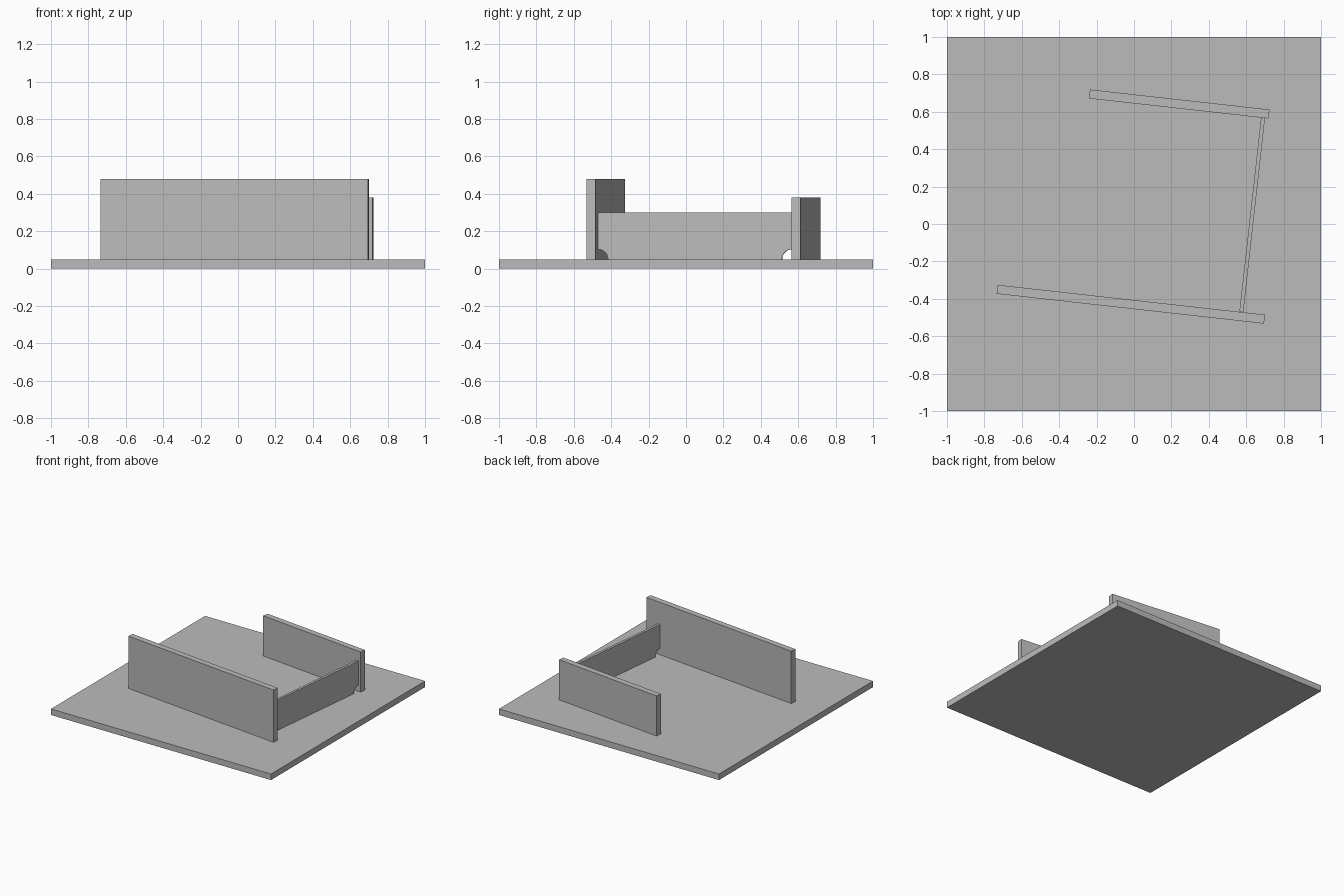
import bpy
import bmesh
from math import sin, cos, pi, radians
from mathutils import Matrix

cube = bpy.data.objects.get("Cube")
if cube:
    bpy.data.objects.remove(cube)

# One plain grey for everything
grey = bpy.data.materials.new("plain_grey")
grey.use_nodes = True
colour = (0.5, 0.5, 0.5, 1)
grey.diffuse_color = colour
grey.node_tree.nodes["Principled BSDF"].inputs["Base Color"].default_value = colour

BASE_TOP = 0.05
TILT = radians(-6.37)


def slab(name, outline, thickness, centre, angle):
    """Upright panel: an (along, up) outline extruded through its thickness."""
    bm = bmesh.new()
    face = bm.faces.new([bm.verts.new((u, -thickness / 2, v)) for u, v in outline])
    ext = bmesh.ops.extrude_face_region(bm, geom=[face])
    moved = [g for g in ext["geom"] if isinstance(g, bmesh.types.BMVert)]
    bmesh.ops.translate(bm, verts=moved, vec=(0, thickness, 0))
    bmesh.ops.recalc_face_normals(bm, faces=bm.faces)
    bm.transform(Matrix.Translation(centre) @ Matrix.Rotation(angle, 4, "Z"))
    mesh = bpy.data.meshes.new(name)
    bm.to_mesh(mesh)
    bm.free()
    mesh.materials.append(grey)
    obj = bpy.data.objects.new(name, mesh)
    bpy.context.collection.objects.link(obj)
    return obj


def rectangle(length, height):
    h = length / 2
    return [(-h, 0), (h, 0), (h, height), (-h, height)]


def notched(length, height, radius, steps=12):
    """Rectangle with a quarter circle cut from each bottom corner."""
    h = length / 2
    arc = [(h - radius * cos(a), radius * sin(a))
           for a in (pi / 2 * i / steps for i in range(steps + 1))]
    mirrored = [(-u, v) for u, v in reversed(arc)]
    return arc + [(h, height), (-h, height)] + mirrored


# Ground plate
slab("base_plate", rectangle(2, BASE_TOP), 2, (0, 0, 0), 0)

# Two parallel walls
slab("front_wall", rectangle(1.438, 0.43), 0.048, (-0.017, -0.429, BASE_TOP), TILT)
slab("back_wall", rectangle(0.966, 0.33), 0.048, (0.242, 0.6415, BASE_TOP), TILT)

# Thin cross panel joining them, notched at the bottom corners
slab("cross_panel", notched(1.042, 0.25, 0.053), 0.021,
     (0.632, 0.049, BASE_TOP), TILT + pi / 2)
